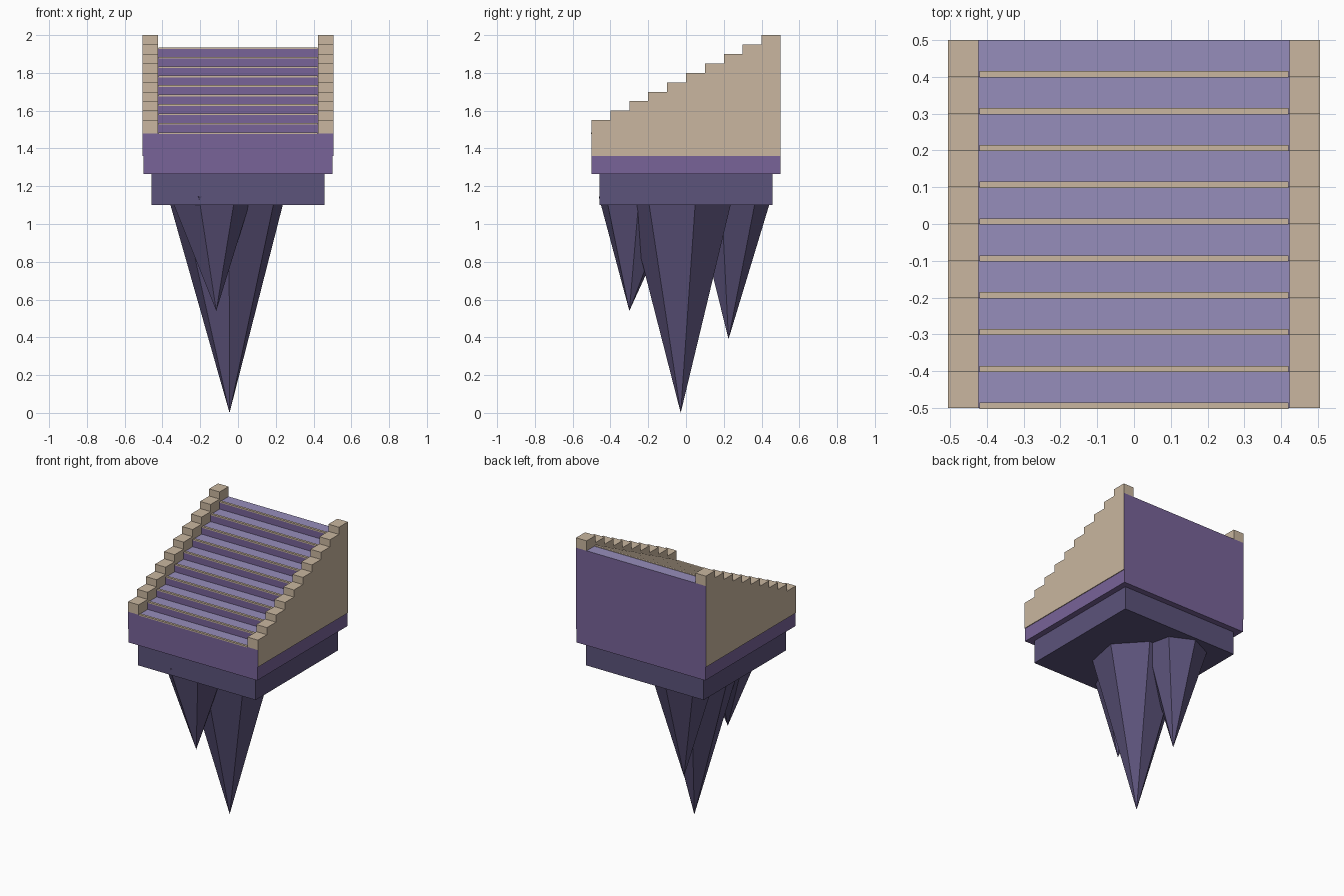
import bpy
import bmesh
from math import cos, sin, radians, tau

cube = bpy.data.objects.get("Cube")
if cube:
    bpy.data.objects.remove(cube, do_unlink=True)


def material(name, rgb):
    """Flat colour given as sRGB, stored as linear."""
    linear = [((c + 0.055) / 1.055) ** 2.4 for c in rgb]
    m = bpy.data.materials.new(name)
    m.use_nodes = True
    m.diffuse_color = (*linear, 1)
    bsdf = m.node_tree.nodes["Principled BSDF"]
    bsdf.inputs["Base Color"].default_value = (*linear, 1)
    bsdf.inputs["Roughness"].default_value = 0.9
    return m


tan = material("tan_stone", (0.79, 0.715, 0.625))
purple = material("purple_stone", (0.47, 0.39, 0.60))
lilac = material("lilac_tread", (0.59, 0.555, 0.735))
dark = material("dark_rock", (0.36, 0.325, 0.48))


def finish(name, bm, mats):
    bmesh.ops.recalc_face_normals(bm, faces=bm.faces)
    mesh = bpy.data.meshes.new(name)
    bm.to_mesh(mesh)
    bm.free()
    for m in mats:
        mesh.materials.append(m)
    obj = bpy.data.objects.new(name, mesh)
    bpy.context.collection.objects.link(obj)
    return obj


def box(name, x, y, z, mats, rule=None):
    """Box from (min, max) ranges; rule picks the second material by normal."""
    bm = bmesh.new()
    bmesh.ops.create_cube(bm, size=1)
    for v in bm.verts:
        v.co = [r[0] if c < 0 else r[1] for c, r in zip(v.co, (x, y, z))]
    bm.normal_update()
    for f in bm.faces:
        f.material_index = int(bool(rule and rule(f.normal)))
    return finish(name, bm, mats)


def spike(name, tip, centre, radii, turn, top=1.145, sides=7):
    """Faceted rock spike, its cross-section measured at z = 1.1."""
    grow = (top - tip[2]) / (1.1 - tip[2])
    bm = bmesh.new()
    point = bm.verts.new(tip)
    ring = []
    for i in range(sides):
        a = radians(turn) + tau * i / sides
        x = centre[0] + radii[0] * cos(a)
        y = centre[1] + radii[1] * sin(a)
        ring.append(bm.verts.new((tip[0] + (x - tip[0]) * grow,
                                  tip[1] + (y - tip[1]) * grow, top)))
    bm.faces.new(ring)
    for i in range(sides):
        bm.faces.new((point, ring[i], ring[(i + 1) % sides]))
    return finish(name, bm, [dark])


# Stairs: each step has a block, a nosing strip, and posts with side cladding
STEPS, DEPTH, RISE = 10, 0.1, 0.05
for i in range(STEPS):
    y0 = -0.5 + i * DEPTH
    y = (y0, y0 + DEPTH)
    tread = 1.48 + i * RISE
    rail = 1.55 + i * RISE
    n = i + 1
    box(f"step_{n}", (-0.5, 0.5), y, (1.265, tread), [purple, lilac],
        lambda normal: normal.z > 0.5)
    box(f"nosing_{n}", (-0.42, 0.42), (y0 - 0.002, y0 + 0.015),
        (tread - 0.004, tread + 0.005), [tan])
    for side, s in (("left", 1), ("right", -1)):
        box(f"{side}_post_{n}", sorted((s * 0.423, s * 0.505)), y,
            (tread, rail), [tan])
        box(f"{side}_cladding_{n}", sorted((s * 0.5, s * 0.505)), y,
            (1.36, tread), [tan, purple], lambda normal: abs(normal.y) > 0.5)

# Rock slab beneath the stairs
box("base_slab", (-0.458, 0.458), (-0.458, 0.458), (1.1, 1.265), [dark])

# Hanging spikes
spike("main_spike", (-0.045, -0.028, 0), (-0.058, -0.025), (0.305, 0.285), -88)
spike("front_spike", (-0.115, -0.3, 0.54), (-0.15, -0.248), (0.208, 0.208), -104)
spike("back_spike", (-0.142, 0.225, 0.39), (-0.15, 0.235), (0.205, 0.205), 90)
